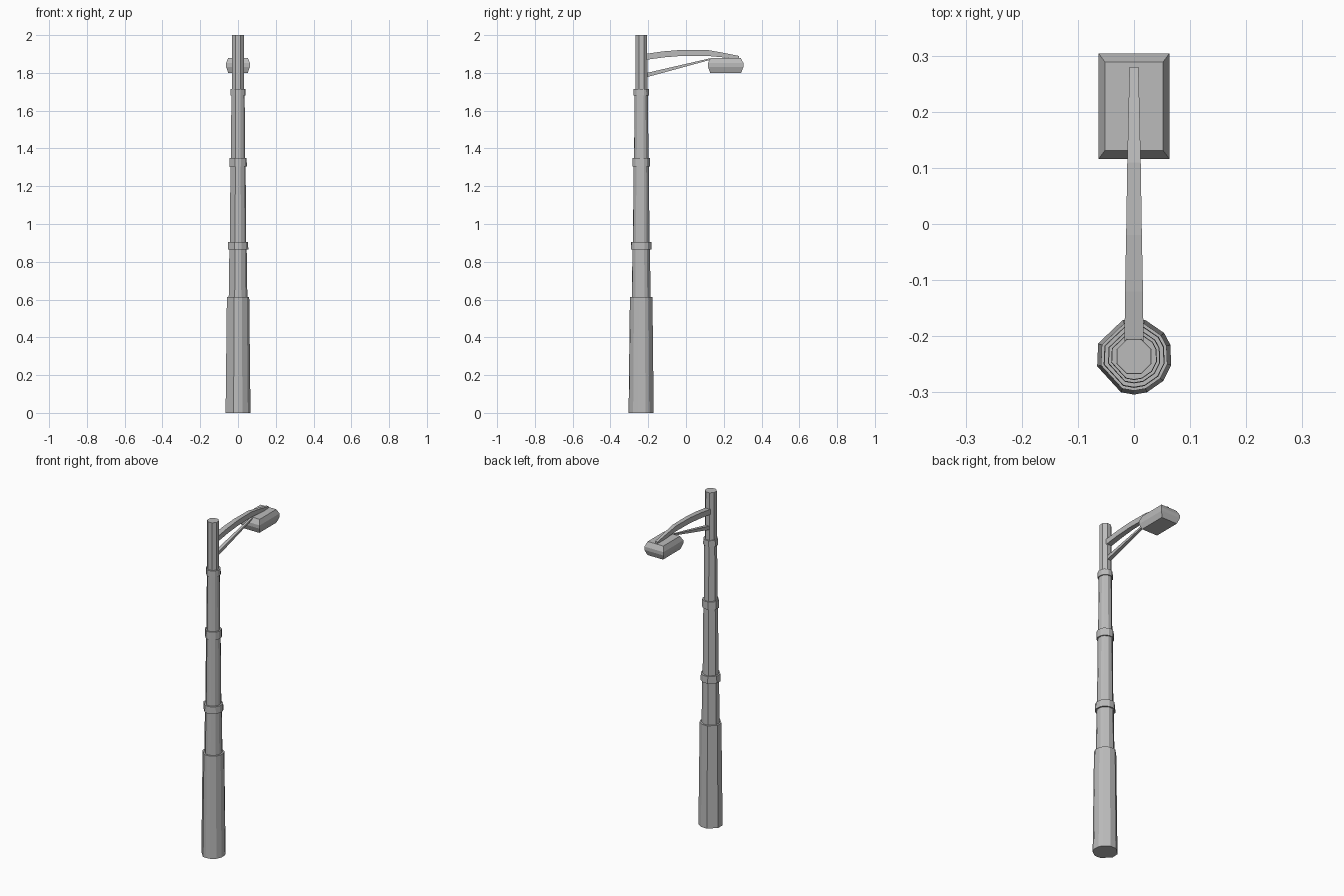
import bpy
import bmesh
from math import sin, cos, radians

if "Cube" in bpy.data.objects:
    bpy.data.objects.remove(bpy.data.objects["Cube"], do_unlink=True)

metal = bpy.data.materials.new("grey_metal")
GREY = (0.5, 0.5, 0.5, 1)
metal.diffuse_color = GREY
metal.use_nodes = True
metal.node_tree.nodes["Principled BSDF"].inputs["Base Color"].default_value = GREY

POLE_Y = -0.236
# Uneven facets around the post
FACETS = [18, 38, 73, 107, 160, 195, 250, 270, 290, 320, 347]
OCTAGON = [22.5 + 45 * i for i in range(8)]


def loft(name, rings):
    """Skin a closed solid through a list of point loops."""
    bm = bmesh.new()
    loops = [[bm.verts.new(p) for p in ring] for ring in rings]
    n = len(loops[0])
    for a, b in zip(loops, loops[1:]):
        for i in range(n):
            j = (i + 1) % n
            bm.faces.new((a[i], a[j], b[j], b[i]))
    bm.faces.new(loops[0][::-1])
    bm.faces.new(loops[-1])
    bmesh.ops.recalc_face_normals(bm, faces=bm.faces)
    mesh = bpy.data.meshes.new(name)
    bm.to_mesh(mesh)
    bm.free()
    mesh.materials.append(metal)
    obj = bpy.data.objects.new(name, mesh)
    bpy.context.collection.objects.link(obj)
    return obj


def post(name, z0, z1, r0, r1, angles=FACETS):
    loft(name, [[(r * cos(radians(a)), POLE_Y + r * sin(radians(a)), z) for a in angles]
                for z, r in ((z0, r0), (z1, r1))])


def beam(name, stations):
    """Stations are (y, bottom z, top z, half width)."""
    loft(name, [[(-w, y, lo), (w, y, lo), (w, y, hi), (-w, y, hi)]
                for y, lo, hi, w in stations])


# Tapered post sections
post("post_base", 0, 0.613, 0.068, 0.061)
post("post_lower", 0.6, 0.885, 0.051, 0.047)
post("post_middle", 0.885, 1.33, 0.045, 0.041)
post("post_upper", 1.33, 1.7, 0.039, 0.036)
post("post_top", 1.7, 2.0, 0.034, 0.033, OCTAGON)

# Collars over the joints
for name, z, r, h in (("lower_collar", 0.885, 0.056, 0.021),
                      ("middle_collar", 1.327, 0.048, 0.023),
                      ("upper_collar", 1.697, 0.042, 0.018)):
    post(name, z - h, z + h, r, r * 0.98)

# Arched arm and brace
beam("arm", [(-0.22, 1.868, 1.9, 0.017), (-0.12, 1.882, 1.914, 0.016),
             (-0.02, 1.89, 1.922, 0.014), (0.11, 1.89, 1.922, 0.012),
             (0.2, 1.882, 1.906, 0.01), (0.28, 1.876, 1.89, 0.008)])
beam("brace", [(-0.22, 1.774, 1.797, 0.012), (0.14, 1.872, 1.88, 0.006)])

# Lamp head with bevelled top and underside
LAMP_Y = 0.21
loft("lamp_head", [[(sx * hx, LAMP_Y + sy * hy, z) for sx, sy in
                    ((-1, -1), (1, -1), (1, 1), (-1, 1))]
                   for z, hx, hy in ((1.8, 0.052, 0.082), (1.832, 0.063, 0.094),
                                     (1.852, 0.063, 0.094), (1.88, 0.052, 0.079))])
